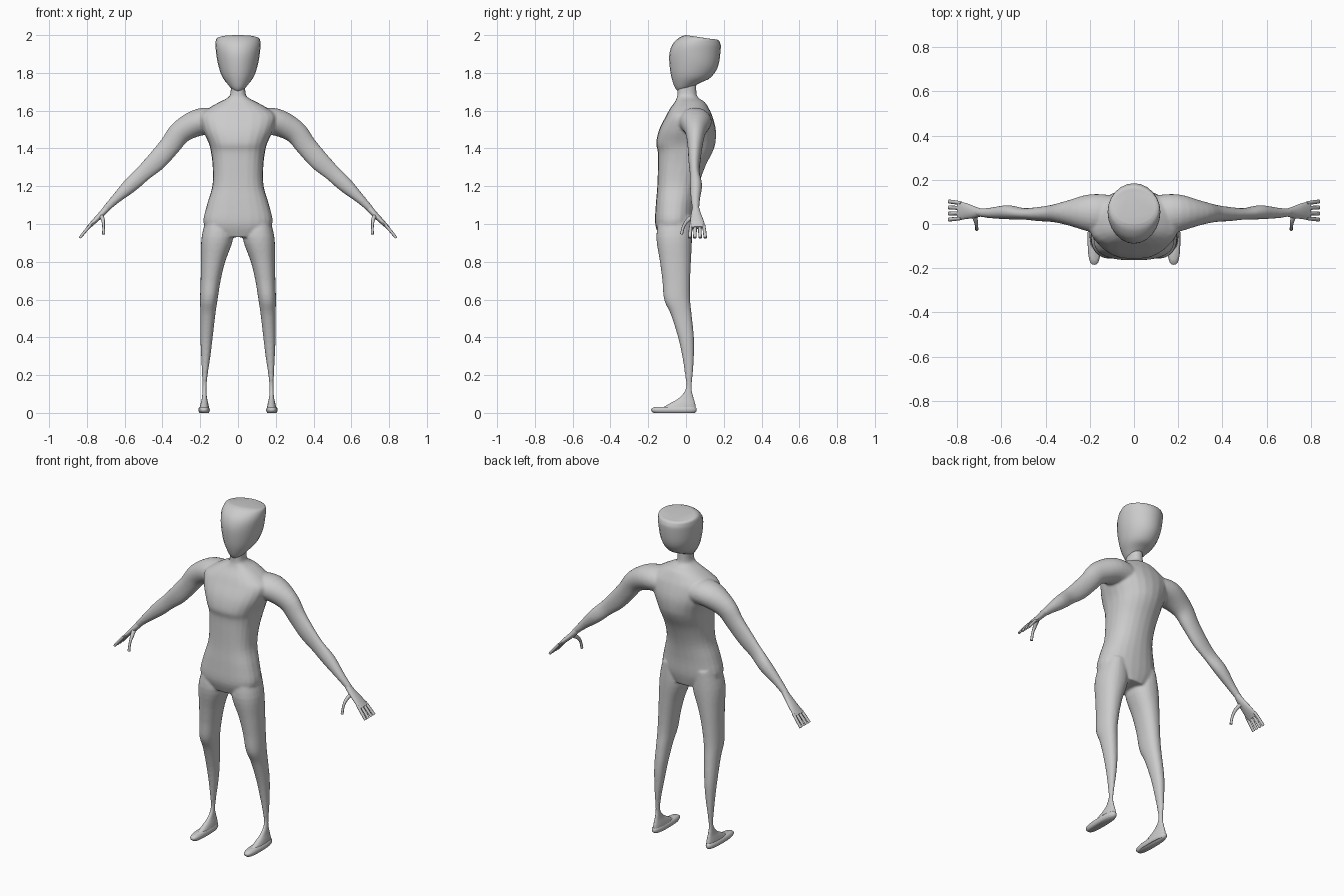
import bpy, bmesh, math
from mathutils import Vector

if "Cube" in bpy.data.objects:
    bpy.data.objects.remove(bpy.data.objects["Cube"])

grey = bpy.data.materials.new("plain grey")
grey.diffuse_color = (0.6, 0.6, 0.6, 1)
grey.use_nodes = True
grey.node_tree.nodes["Principled BSDF"].inputs["Base Color"].default_value = grey.diffuse_color
N = 24


def smooth_rows(rows, sub=4):
    """Catmull-Rom interpolation between profile rows."""
    out = []
    for i in range(len(rows) - 1):
        p = [rows[max(0, min(len(rows) - 1, i + k))] for k in (-1, 0, 1, 2)]
        for s in range(sub):
            t = s / sub
            out.append([0.5 * (2 * b + (c - a) * t + (2 * a - 5 * b + 4 * c - d) * t * t
                               + (3 * b - a - 3 * c + d) * t ** 3) for a, b, c, d in zip(*p)])
    out.append(list(rows[-1]))
    return out


def power(v, p):
    return math.copysign(abs(v) ** (2 / p), v)


def skin(bm, rings):
    """Join rings of points into a closed tube."""
    vs = [[bm.verts.new(p) for p in r] for r in rings]
    faces = []
    for a, b in zip(vs, vs[1:]):
        for i in range(len(a)):
            j = (i + 1) % len(a)
            faces.append(bm.faces.new((a[i], a[j], b[j], b[i])))
    faces += [bm.faces.new(vs[0]), bm.faces.new(vs[-1])]
    bmesh.ops.recalc_face_normals(bm, faces=faces)


def upright(bm, rows, side=1, pf=2, pb=2):
    """Rows: z front, z back, x min, x max, y front, y back."""
    rings = []
    for zf, zb, x0, x1, y0, y1 in smooth_rows(rows):
        ring = []
        for i in range(N):
            a = 2 * math.pi * i / N
            p = pf if math.sin(a) < 0 else pb
            u, v = power(math.cos(a), p), power(math.sin(a), p)
            ring.append(Vector((side * ((x0 + x1) / 2 + u * (x1 - x0) / 2),
                                (y0 + y1) / 2 + v * (y1 - y0) / 2,
                                zf + (zb - zf) * (v + 1) / 2)))
        rings.append(ring)
    skin(bm, rings)


def limb(bm, rows, side=1, n=N):
    """Rows: x, y, z, half thickness, half depth along y."""
    rows = smooth_rows(rows)
    rings = []
    for k, (x, y, z, t, d) in enumerate(rows):
        a, b = rows[max(0, k - 1)], rows[min(len(rows) - 1, k + 1)]
        tan = Vector(b[:3]) - Vector(a[:3])
        tan.normalize()
        up = Vector((-tan.z, 0, tan.x)).normalized()
        across = tan.cross(up)
        ring = []
        for i in range(n):
            w = 2 * math.pi * i / n
            p = Vector((x, y, z)) + up * t * math.cos(w) + across * d * math.sin(w)
            ring.append(Vector((side * p.x, p.y, p.z)))
        rings.append(ring)
    skin(bm, rings)


def make(name, bm, angle=60):
    me = bpy.data.meshes.new(name)
    bm.to_mesh(me)
    bm.free()
    me.materials.append(grey)
    ob = bpy.data.objects.new(name, me)
    bpy.context.collection.objects.link(ob)
    bpy.ops.object.select_all(action='DESELECT')
    ob.select_set(True)
    bpy.context.view_layer.objects.active = ob
    bpy.ops.object.shade_smooth_by_angle(angle=math.radians(angle))
    return ob


# Body: torso, arms and legs fused into one skin
torso = [(.93, .12, -.14, .025), (1.0, .182, -.163, .042), (1.1, .165, -.16, .05),
         (1.2, .136, -.152, .067), (1.3, .134, -.149, .10), (1.38, .143, -.149, .14),
         (1.43, .156, -.158, .156), (1.5, .188, -.142, .158), (1.57, .205, -.107, .14),
         (1.61, .16, -.085, .122), (1.645, .10, -.06, .10), (1.665, .06, -.05, .07),
         (1.69, .04, -.045, .056), (1.77, .039, -.045, .056)]
arm = [(.10, .04, 1.54, .07, .09), (.20, .05, 1.54, .072, .085), (.30, .05, 1.49, .062, .055),
       (.36, .048, 1.415, .056, .040), (.43, .045, 1.335, .053, .032), (.50, .046, 1.27, .044, .026),
       (.57, .053, 1.205, .040, .032), (.65, .05, 1.13, .025, .024), (.71, .052, 1.07, .017, .017)]
leg = [(1.04, .05, .165, -.14, .03), (.93, .025, .193, -.157, .032), (.8, .068, .196, -.138, .026),
       (.7, .092, .198, -.125, .022), (.6, .108, .201, -.116, .022), (.52, .12, .199, -.08, .03),
       (.4, .134, .199, -.042, .042), (.3, .146, .195, -.02, .042), (.2, .161, .19, -.005, .036),
       (.13, .167, .188, -.001, .03), (.08, .164, .191, -.038, .042), (.05, .157, .198, -.088, .05),
       (.02, .152, .204, -.14, .055)]
bm = bmesh.new()
upright(bm, [(z, z, -w, w, f, b) for z, w, f, b in torso], 1, 2.7, 2.1)
for s in (1, -1):
    limb(bm, arm, s)
    upright(bm, [(r[0],) + r for r in leg], s, 2.2, 2.2)
body = make("body", bm)
rm = body.modifiers.new("fuse", 'REMESH')
rm.mode = 'VOXEL'
rm.voxel_size = 0.007
rm.use_smooth_shade = True
sm = body.modifiers.new("soften", 'SMOOTH')
sm.factor = 0.5
sm.iterations = 4

# Head: egg shape with a tilted flat crown
head = [(1.70, 1.735, .03, -.04, .05), (1.725, 1.75, .052, -.06, .08), (1.79, 1.775, .085, -.08, .13),
        (1.87, 1.835, .107, -.089, .17), (1.92, 1.93, .118, -.084, .184), (1.96, 1.96, .119, -.065, .18),
        (1.99, 1.975, .113, -.03, .168), (2.0, 1.978, .095, 0, .145)]
bm = bmesh.new()
upright(bm, [(zf, zb, -w, w, f, b) for zf, zb, w, f, b in head])
make("head", bm)

# Hands: flat palm, four spread fingers and a hanging thumb
for s, label in ((1, "left"), (-1, "right")):
    bm = bmesh.new()
    limb(bm, [(.69, .052, 1.09, .018, .017), (.72, .053, 1.055, .016, .026),
              (.76, .058, 1.015, .013, .036), (.795, .06, .98, .009, .043)], s, 16)
    for y0, y1 in ((.026, .02), (.049, .047), (.072, .075), (.094, .102)):
        limb(bm, [(.78, y0, .995, .008, .008), (.808, (y0 + y1) / 2, .963, .008, .009),
                  (.837, y1, .927, .007, .009)], s, 8)
    limb(bm, [(.725, .045, 1.045, .012, .014), (.715, .012, 1.022, .01, .011),
              (.712, -.012, .99, .007, .008), (.711, -.024, .945, .008, .008)], s, 8)
    make(label + "_hand", bm)

# Feet: flat oval soles under the ankles
for s, label in ((1, "left"), (-1, "right")):
    bm = bmesh.new()
    sole = [(.002, .154, .203, -.172, .048), (.012, .15, .209, -.183, .056),
            (.024, .15, .209, -.183, .056), (.034, .155, .203, -.165, .05)]
    upright(bm, [(r[0],) + r for r in sole], s, 2.8, 2.5)
    bmesh.ops.translate(bm, verts=bm.verts, vec=(0, 0, -.002))
    make(label + "_foot_sole", bm)
